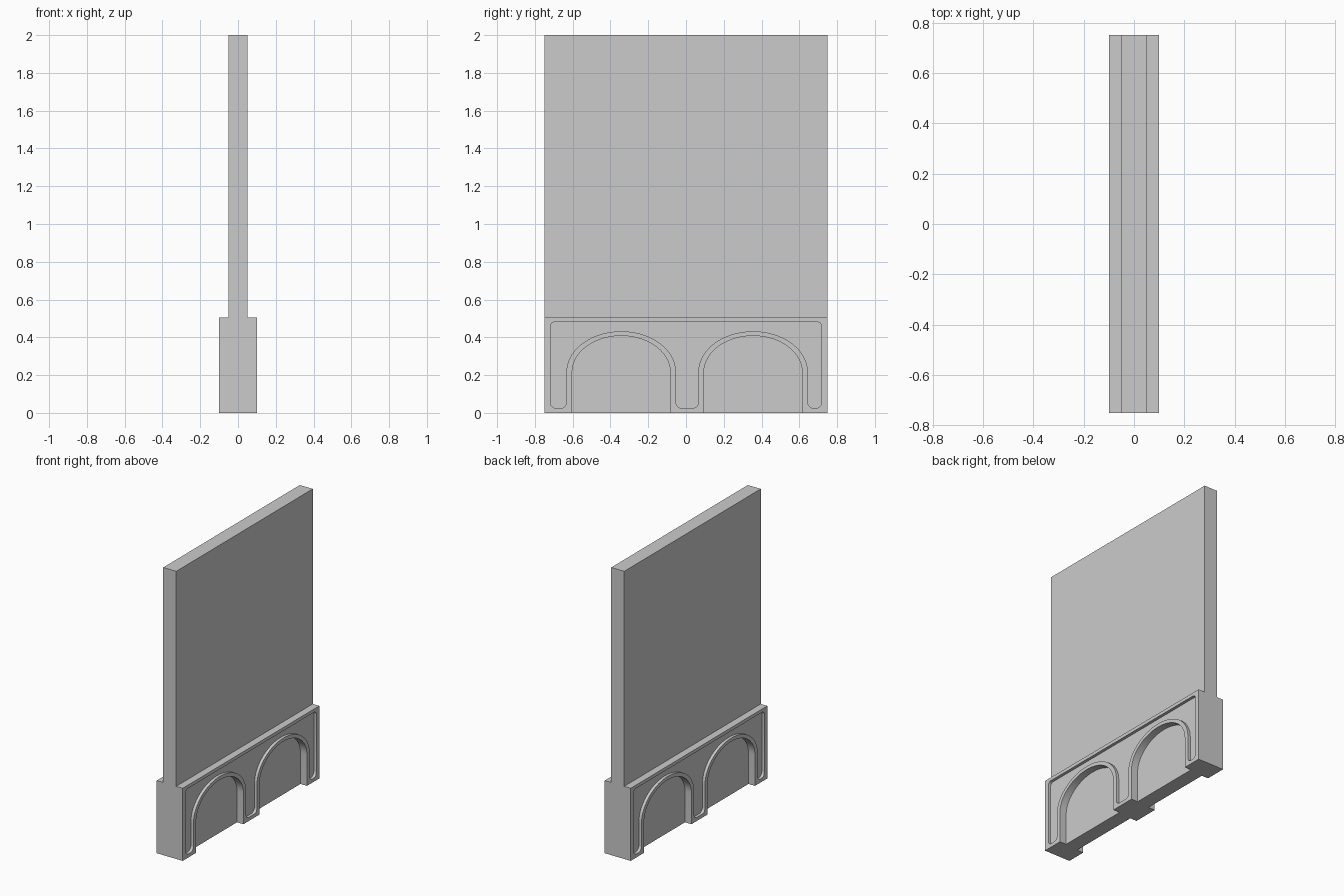
import bpy, bmesh, math

if "Cube" in bpy.data.objects:
    bpy.data.objects.remove(bpy.data.objects["Cube"])

BASE_H, SPRING = 0.505, 0.215
ARCHES = [(-0.343, 0.26), (0.355, 0.26)]   # centre, half width


def prism(name, pts, to_a, to_b):
    """Solid between two placements of the same 2D outline."""
    bm = bmesh.new()
    a = [bm.verts.new(to_a(*p)) for p in pts]
    b = [bm.verts.new(to_b(*p)) for p in pts]
    bm.faces.new(a)
    bm.faces.new(b[::-1])
    n = len(pts)
    for i in range(n):
        j = (i + 1) % n
        bm.faces.new((a[j], a[i], b[i], b[j]))
    bmesh.ops.recalc_face_normals(bm, faces=bm.faces)
    me = bpy.data.meshes.new(name)
    bm.to_mesh(me)
    bm.free()
    ob = bpy.data.objects.new(name, me)
    bpy.context.collection.objects.link(ob)
    return ob


def arch(c, a, top, n=28):
    """Elliptical arch points from left spring to right spring."""
    return [(c - a * math.cos(math.pi * i / n),
             SPRING + (top - SPRING) * math.sin(math.pi * i / n)) for i in range(n + 1)]


def corner(y, z, r, start, sweep, n=6):
    """Rounded corner about centre (y, z)."""
    return [(y + r * math.cos(math.radians(start + sweep * i / n)),
             z + r * math.sin(math.radians(start + sweep * i / n))) for i in range(n + 1)]


def foot(y0, y1, z=0.025, r=0.03):
    return corner(y0 + r, z + r, r, 180, 90) + corner(y1 - r, z + r, r, 270, 90)


# Wall with thicker base, one T-shaped profile
half = [(0.1, 0), (0.1, BASE_H), (0.05, BASE_H), (0.05, 2)]
profile = half + [(-x, z) for x, z in reversed(half)]
wall = prism("wall_panel", profile, lambda x, z: (x, -0.75, z), lambda x, z: (x, 0.75, z))

# Sunken field outline that follows the arches
RIM = 0.03
(c1, a1), (c2, a2) = ARCHES
field = (foot(-0.718, c1 - a1 - RIM) + arch(c1, a1 + RIM, 0.432)
         + foot(c1 + a1 + RIM, c2 - a2 - RIM) + arch(c2, a2 + RIM, 0.432)
         + foot(c2 + a2 + RIM, 0.718)
         + corner(0.693, 0.457, 0.025, 0, 90) + corner(-0.693, 0.457, 0.025, 90, 90))

# Cutters for both faces
cutters = []
for s in (1, -1):
    def at(x, s=s):
        return lambda y, z: (s * x, s * y, z)
    cutters.append(prism("field_cutter", field, at(0.08), at(0.15)))
    for c, a in ARCHES:
        opening = [(c - a, -0.1)] + arch(c, a, 0.408) + [(c + a, -0.1)]
        cutters.append(prism("arch_cutter", opening, at(0.05), at(0.15)))

bpy.context.view_layer.objects.active = wall
wall.select_set(True)
for cut in cutters:
    cut.hide_render = True
    mod = wall.modifiers.new("cut", 'BOOLEAN')
    mod.operation = 'DIFFERENCE'
    mod.solver = 'EXACT'
    mod.object = cut
    bpy.ops.object.modifier_apply(modifier=mod.name)
    bpy.data.objects.remove(cut)

bpy.ops.object.shade_smooth_by_angle(angle=math.radians(30))
